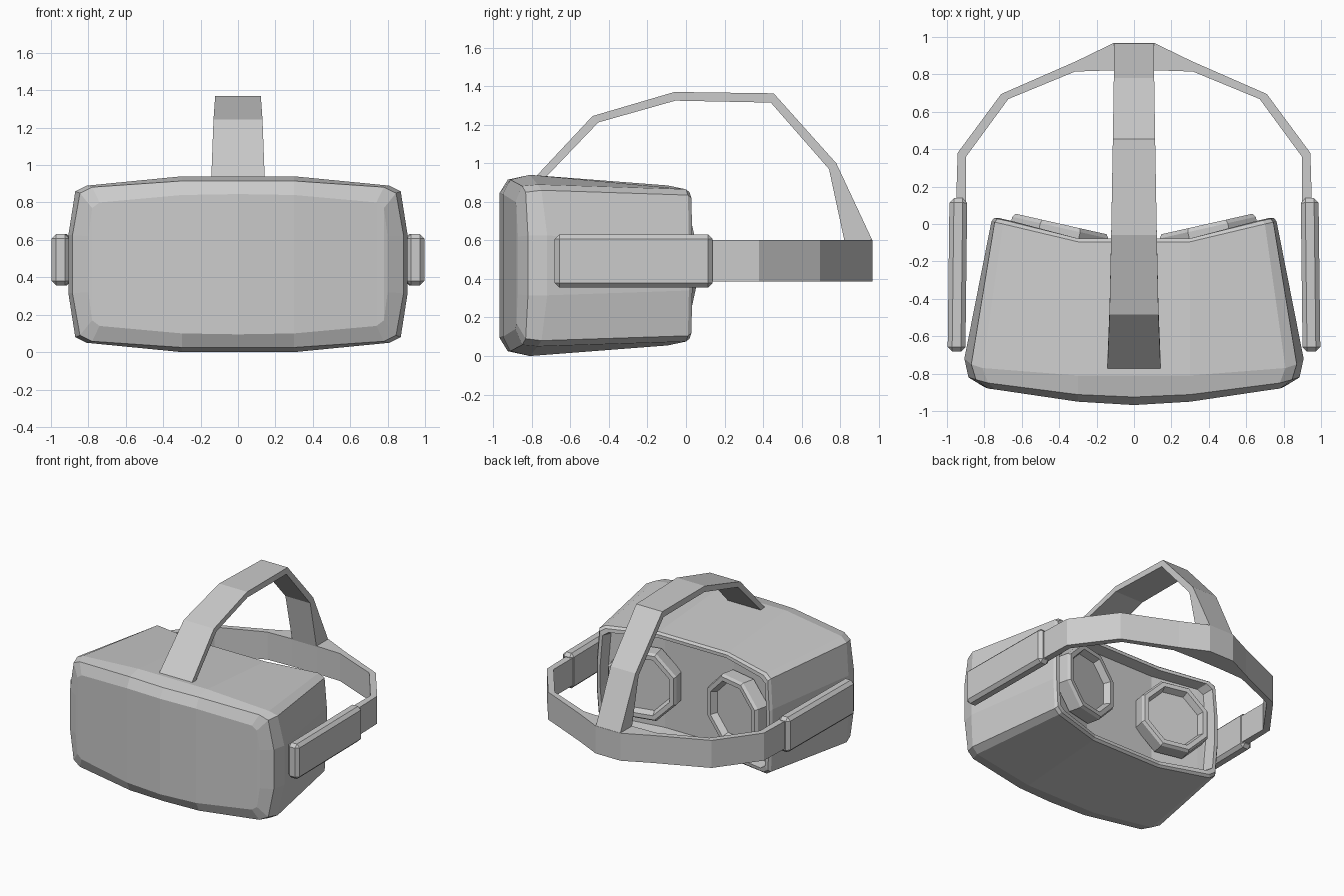
import bpy, bmesh, math
from mathutils import Vector, Matrix

if "Cube" in bpy.data.objects:
    bpy.data.objects.remove(bpy.data.objects["Cube"])

ZC = 0.47  # mid height of the visor


def finish(name, bm, mirror=False):
    bmesh.ops.recalc_face_normals(bm, faces=bm.faces[:])
    me = bpy.data.meshes.new(name)
    bm.to_mesh(me)
    bm.free()
    ob = bpy.data.objects.new(name, me)
    bpy.context.collection.objects.link(ob)
    if mirror:
        m = ob.modifiers.new("Mirror", 'MIRROR')
        m.use_clip = True
        m.merge_threshold = 0.0005
    return ob


def loft(rings, closed=True, caps=(True, True)):
    """Skin a list of point rings; optionally cap first and last ring."""
    bm = bmesh.new()
    vs = [[bm.verts.new(p) for p in r] for r in rings]
    n = len(rings[0])
    for a, b in zip(vs, vs[1:]):
        for i in range(n if closed else n - 1):
            j = (i + 1) % n
            bm.faces.new((a[i], a[j], b[j], b[i]))
    if caps[0]:
        bm.faces.new(vs[0])
    if caps[1]:
        bm.faces.new(vs[-1])
    return bm, vs


# --- Visor shell: half rings as (x, y, half height), front to back
front = [(0, -.968, .375), (.3, -.95, .37), (.74, -.885, .33), (.78, -.88, .30), (.80, -.872, .15)]
bulge = [(0, -.925, .445), (.3, -.912, .445), (.78, -.85, .412), (.845, -.832, .38), (.885, -.82, .155)]
widest = [(0, -.81, .47), (.3, -.81, .47), (.81, -.77, .42), (.87, -.75, .39), (.907, -.72, .155)]
rear = [(0, -.095, .415), (.3, -.095, .415), (.70, 0, .395), (.745, .01, .365), (.762, .015, .13)]


def inset(ring, d, dy):
    return [(x if x < .5 else x - d, y + dy, h - d) for x, y, h in ring]


def half_ring(ring):
    return ([(x, y, ZC + h) for x, y, h in ring] +
            [(x, y, ZC - h) for x, y, h in reversed(ring)])


shell = [front, bulge, widest, rear, inset(rear, .015, .018),
         inset(rear, .04, .018), inset(rear, .052, -.07)]
bm, vs = loft([half_ring(r) for r in shell], closed=False, caps=(False, False))
for ring in (vs[0], vs[-1]):          # front face and inner face plate, in columns
    for k in range(4):
        bm.faces.new((ring[k], ring[k + 1], ring[8 - k], ring[9 - k]))
finish("visor_shell", bm, mirror=True)

# --- Lens tubes: octagonal, tilted toward the nose
normal = Vector((-.22, .975, 0)).normalized()
side = Vector((.975, .22, 0)).normalized()
centre = Vector((.39, 0, ZC))
lens = []
for r, d in ((.285, -.12), (.285, -.02), (.27, 0), (.235, 0), (.215, -.05)):
    lens.append([centre + normal * d + side * (r * math.cos(a)) + Vector((0, 0, r * math.sin(a)))
                 for a in [math.pi / 8 + i * math.pi / 4 for i in range(8)]])
finish("lens_tube", loft(lens)[0], mirror=True)

# --- Side arms: bevelled boxes, slightly toed in
bm = bmesh.new()
bmesh.ops.create_cube(bm, size=1)
bmesh.ops.scale(bm, vec=(.095, .82, .275), verts=bm.verts)
bmesh.ops.bevel(bm, geom=bm.edges[:], offset=.024, segments=1, affect='EDGES')
bmesh.ops.transform(bm, verts=bm.verts,
                    matrix=Matrix.Translation((.944, -.272, .493)) @ Matrix.Rotation(.012, 4, 'Z'))
finish("side_arm", bm, mirror=True)

# --- Rear strap: half path as (outer x, outer y, inner x, inner y)
path = [(.952, .08, .897, .08), (.943, .38, .898, .36), (.71, .695, .672, .668),
        (.31, .87, .315, .815), (.108, .968, .105, .822), (0, .968, 0, .822)]
rings = [[(ox, oy, .387), (ox, oy, .603), (ix, iy, .603), (ix, iy, .387)] for ox, oy, ix, iy in path]
finish("rear_strap", loft(rings, caps=(True, False))[0], mirror=True)

# --- Top strap: (outer y, outer z, inner y, inner z, half width)
path = [(-.785, .925, -.74, .915, .143), (-.485, 1.245, -.455, 1.212, .131),
        (-.06, 1.37, -.055, 1.325, .122), (.455, 1.363, .44, 1.315, .113),
        (.78, 1.0, .742, .97, .108), (.968, .598, .822, .598, .106)]
rings = [[(-w, oy, oz), (w, oy, oz), (w, iy, iz), (-w, iy, iz)] for oy, oz, iy, iz, w in path]
finish("top_strap", loft(rings)[0])
